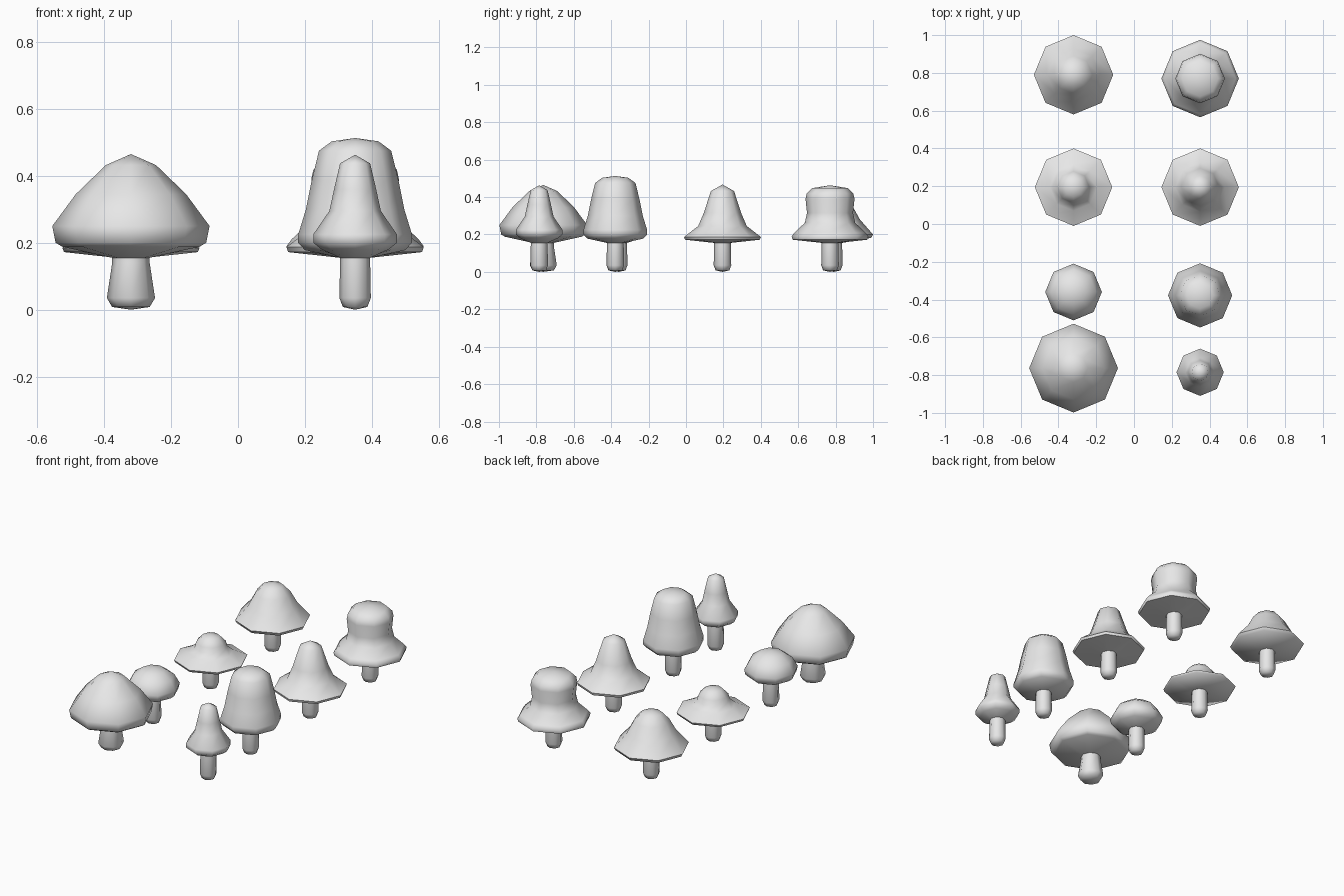
import bpy, bmesh, math

SIDES = 8

cube = bpy.data.objects.get("Cube")
if cube:
    bpy.data.objects.remove(cube, do_unlink=True)

grey = bpy.data.materials.new("light_grey")
grey.use_nodes = True
grey.diffuse_color = (0.8, 0.8, 0.8, 1)
grey.node_tree.nodes["Principled BSDF"].inputs["Base Color"].default_value = (0.8, 0.8, 0.8, 1)


def lathe(name, profile, x, y):
    """Turn a profile of (radius, height) points into an eight-sided solid."""
    bm = bmesh.new()
    rings = []
    for r, z in profile:
        if r == 0:
            rings.append([bm.verts.new((0, 0, z))] * SIDES)
        else:
            angles = [math.tau * i / SIDES for i in range(SIDES)]
            rings.append([bm.verts.new((r * math.cos(a), r * math.sin(a), z)) for a in angles])
    for low, high in zip(rings, rings[1:]):
        for i in range(SIDES):
            j = (i + 1) % SIDES
            corners = list(dict.fromkeys((low[i], low[j], high[j], high[i])))
            bm.faces.new(corners)
    bmesh.ops.recalc_face_normals(bm, faces=bm.faces)
    mesh = bpy.data.meshes.new(name)
    bm.to_mesh(mesh)
    bm.free()
    mesh.materials.append(grey)
    obj = bpy.data.objects.new(name, mesh)
    obj.location = (x, y, 0)
    bpy.context.collection.objects.link(obj)
    bpy.ops.object.select_all(action='DESELECT')
    obj.select_set(True)
    bpy.context.view_layer.objects.active = obj
    bpy.ops.object.shade_smooth_by_angle(angle=math.radians(65))
    return obj


def mushroom(kind, x, y, cap, top=0.045, foot=0.047):
    # Cap, from the stem outwards under the rim and up to the tip
    lathe(kind + "_cap", [(0, 0.15), (top, 0.155)] + cap, x, y)
    # Stem with a rounded foot
    stem = [(0, 0), (foot * 0.78, 0.008), (foot, 0.035), (top, 0.14), (top, 0.17), (0, 0.17)]
    lathe(kind + "_stem", stem, x, y)


LEFT, RIGHT = 0.35, -0.32

# Row on the right, front to back
mushroom("broad", RIGHT, -0.763,
         [(0.205, 0.188), (0.225, 0.2), (0.235, 0.25), (0.165, 0.345), (0.075, 0.432), (0, 0.465)],
         top=0.056, foot=0.072)
mushroom("button", RIGHT, -0.36,
         [(0.12, 0.18), (0.143, 0.2), (0.15, 0.23), (0.12, 0.285), (0.068, 0.322), (0, 0.335)])
mushroom("hat", RIGHT, 0.195,
         [(0.2, 0.172), (0.205, 0.185), (0.125, 0.223), (0.092, 0.25),
          (0.084, 0.28), (0.05, 0.315), (0, 0.325)])
mushroom("cone", RIGHT, 0.79,
         [(0.2, 0.182), (0.21, 0.2), (0.14, 0.28), (0.1, 0.352), (0.06, 0.395), (0, 0.41)])

# Row on the left, front to back
mushroom("slender", LEFT, -0.785,
         [(0.1, 0.18), (0.125, 0.2), (0.125, 0.225), (0.077, 0.295),
          (0.063, 0.36), (0.045, 0.437), (0, 0.463)])
mushroom("tall_bell", LEFT, -0.378,
         [(0.15, 0.178), (0.17, 0.2), (0.17, 0.225), (0.147, 0.3), (0.13, 0.385),
          (0.108, 0.475), (0.07, 0.503), (0, 0.513)])
mushroom("bell", LEFT, 0.195,
         [(0.2, 0.172), (0.205, 0.187), (0.13, 0.245), (0.1, 0.315),
          (0.062, 0.432), (0, 0.467)])
mushroom("domed", LEFT, 0.77,
         [(0.2, 0.172), (0.205, 0.19), (0.19, 0.21), (0.135, 0.262), (0.123, 0.315),
          (0.131, 0.39), (0.125, 0.418), (0.095, 0.448), (0, 0.463)])
